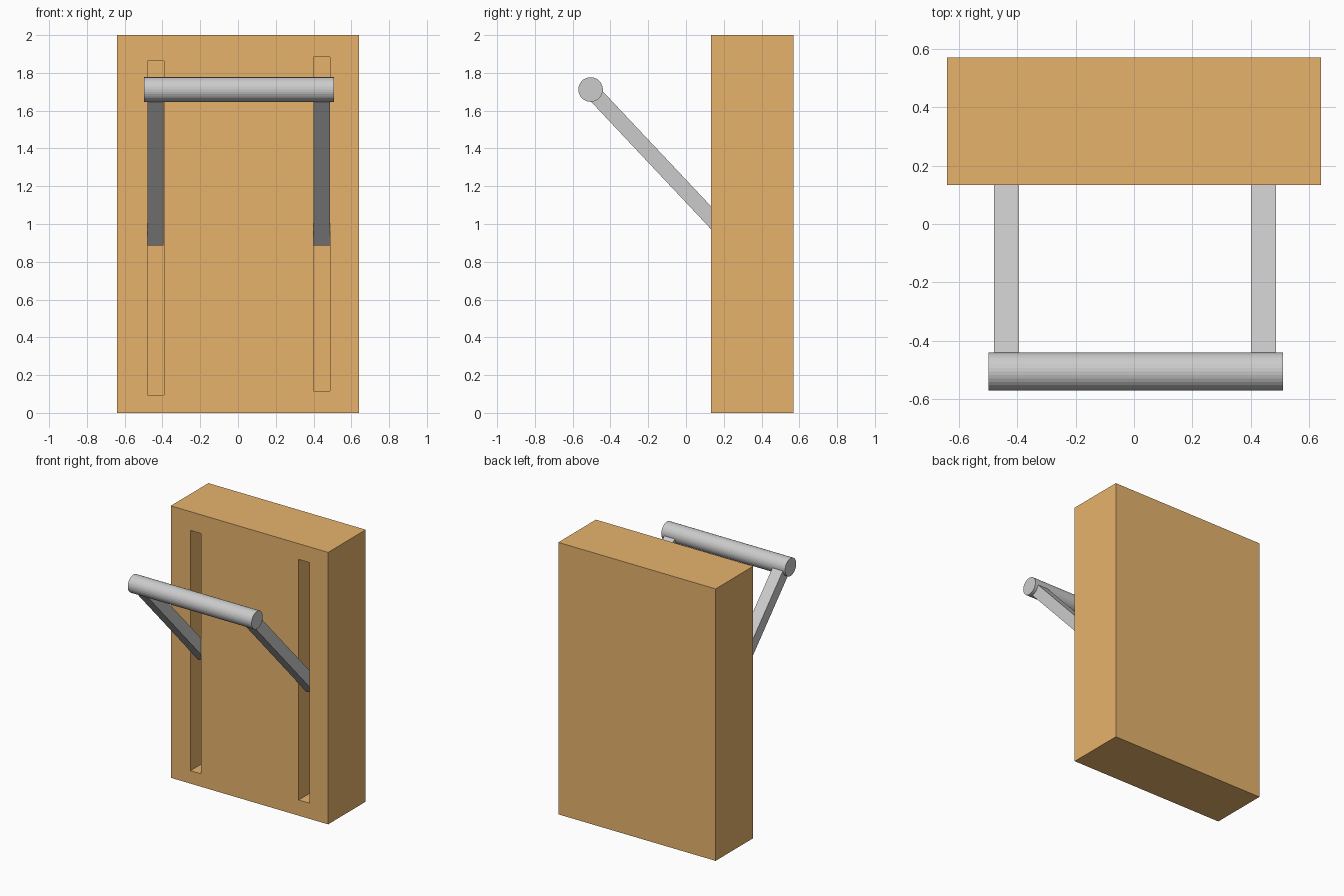
import bpy, bmesh
from math import pi
from mathutils import Matrix, Vector

if "Cube" in bpy.data.objects:
    bpy.data.objects.remove(bpy.data.objects["Cube"])


def finish(name, bm):
    bmesh.ops.recalc_face_normals(bm, faces=bm.faces)
    mesh = bpy.data.meshes.new(name)
    bm.to_mesh(mesh)
    bm.free()
    ob = bpy.data.objects.new(name, mesh)
    bpy.context.collection.objects.link(ob)
    return ob


def box(name, lo, hi):
    lo, hi = Vector(lo), Vector(hi)
    bm = bmesh.new()
    m = Matrix.Translation((lo + hi) / 2) @ Matrix.Diagonal((*(hi - lo), 1))
    bmesh.ops.create_cube(bm, size=1, matrix=m)
    return finish(name, bm)


def extrude_x(name, profile, x0, x1):
    """Extrude a (y, z) outline from x0 to x1."""
    bm = bmesh.new()
    face = bm.faces.new([bm.verts.new((x0, y, z)) for y, z in profile])
    new = bmesh.ops.extrude_face_region(bm, geom=[face])["geom"]
    verts = [v for v in new if isinstance(v, bmesh.types.BMVert)]
    bmesh.ops.translate(bm, verts=verts, vec=(x1 - x0, 0, 0))
    return finish(name, bm)


# Wooden block
FRONT = 0.133
block = box("wooden_block", (-0.64, FRONT, 0), (0.64, 0.57, 2))
wood = bpy.data.materials.new("wood")
wood.diffuse_color = (0.8, 0.45, 0.15, 1)
wood.use_nodes = True
wood.node_tree.nodes["Principled BSDF"].inputs["Base Color"].default_value = wood.diffuse_color
block.data.materials.append(wood)

# Slots in the front, each with a slanted arm sitting in it
arm_profile = [(-0.505, 1.65), (0.215, 0.885), (0.275, 0.942), (-0.445, 1.707)]
for side, x0, x1, z0, z1 in (("left", -0.48, -0.393, 0.095, 1.862),
                             ("right", 0.40, 0.487, 0.115, 1.884)):
    cutter = box(side + "_slot_cutter", (x0, FRONT - 0.1, z0), (x1, FRONT + 0.2, z1))
    cutter.hide_render = True
    cutter.hide_set(True)
    mod = block.modifiers.new(side + "_slot", "BOOLEAN")
    mod.operation = "DIFFERENCE"
    mod.solver = "EXACT"
    mod.object = cutter
    extrude_x(side + "_arm", arm_profile, x0 + 0.001, x1 - 0.001)

# Round handle bar
bm = bmesh.new()
bmesh.ops.create_cone(bm, cap_ends=True, segments=32, radius1=0.065, radius2=0.065,
                      depth=1.007,
                      matrix=Matrix.Translation((0.006, -0.505, 1.712)) @ Matrix.Rotation(pi / 2, 4, "Y"))
finish("handle_bar", bm)
